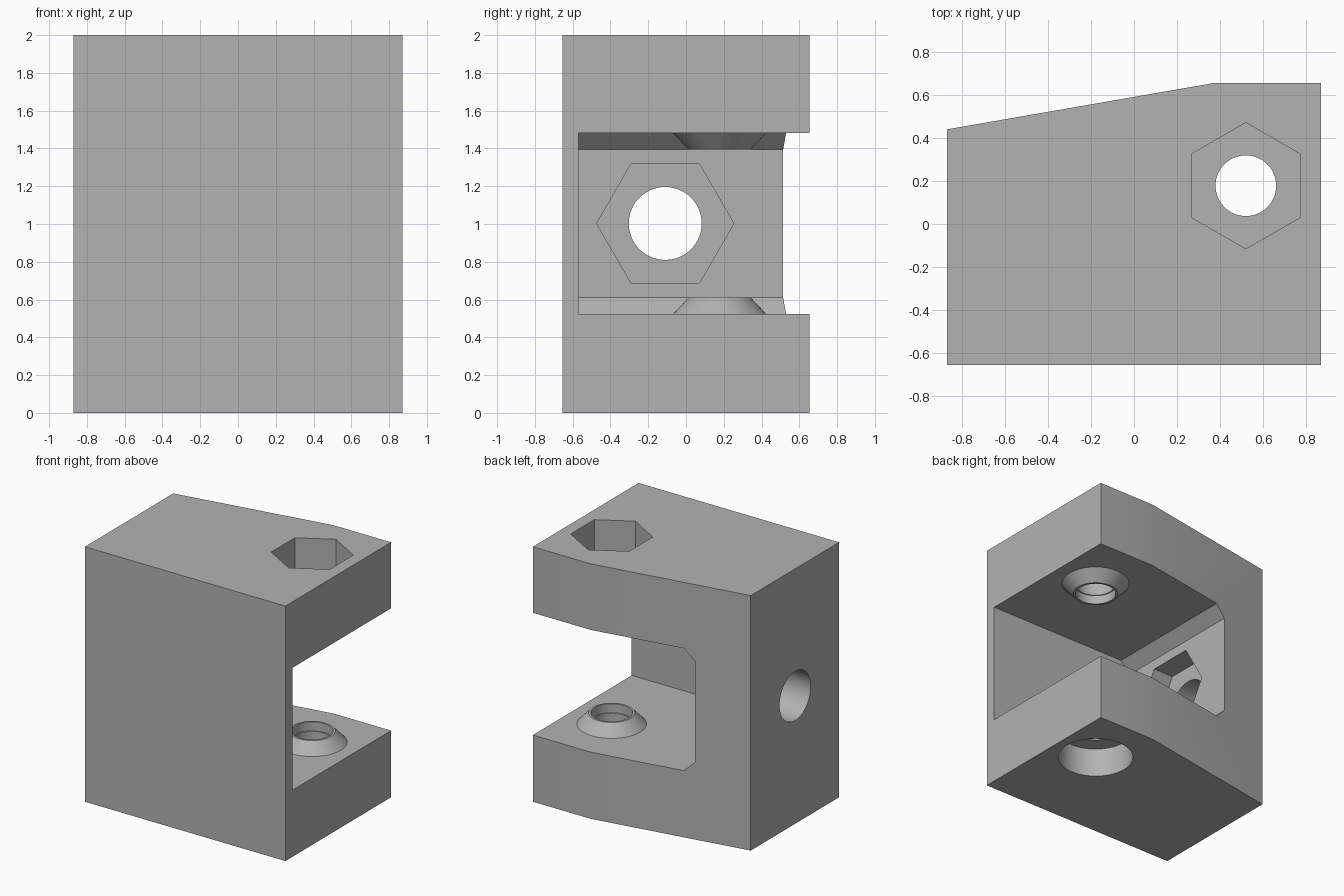
import bpy, bmesh, math
from mathutils import Matrix, Vector

if "Cube" in bpy.data.objects:
    bpy.data.objects.remove(bpy.data.objects["Cube"])

grey = bpy.data.materials.new("plain_grey")
grey.diffuse_color = (0.45, 0.45, 0.45, 1)
grey.use_nodes = True
grey.node_tree.nodes["Principled BSDF"].inputs["Base Color"].default_value = grey.diffuse_color


def finish(name, bm):
    bmesh.ops.recalc_face_normals(bm, faces=bm.faces[:])
    mesh = bpy.data.meshes.new(name)
    bm.to_mesh(mesh)
    bm.free()
    mesh.materials.append(grey)
    obj = bpy.data.objects.new(name, mesh)
    bpy.context.collection.objects.link(obj)
    return obj


def prism(name, points, direction):
    """Extrude a closed 3D outline along a direction."""
    bm = bmesh.new()
    face = bm.faces.new([bm.verts.new(p) for p in points])
    new = bmesh.ops.extrude_face_region(bm, geom=[face])["geom"]
    bmesh.ops.translate(bm, vec=Vector(direction),
                        verts=[v for v in new if isinstance(v, bmesh.types.BMVert)])
    return finish(name, bm)


def rod(name, start, end, r1, r2=None, sides=64, turn=0.0):
    """Cylinder, cone or hexagonal bar between two points."""
    start, end = Vector(start), Vector(end)
    axis = end - start
    rot = Vector((0, 0, 1)).rotation_difference(axis).to_matrix().to_4x4()
    bm = bmesh.new()
    bmesh.ops.create_cone(bm, cap_ends=True, segments=sides, radius1=r1,
                          radius2=r1 if r2 is None else r2, depth=axis.length,
                          matrix=Matrix.Translation((start + end) / 2) @ rot
                          @ Matrix.Rotation(turn, 4, 'Z'))
    return finish(name, bm)


def combine(target, tool, operation):
    mod = target.modifiers.new(tool.name, 'BOOLEAN')
    mod.operation, mod.object, mod.solver = operation, tool, 'EXACT'
    bpy.context.view_layer.objects.active = target
    bpy.ops.object.modifier_apply(modifier=mod.name)
    bpy.data.objects.remove(tool)


# Main block with one slanted back side
outline = [(-0.87, -0.655), (0.87, -0.655), (0.87, 0.655), (0.37, 0.655), (-0.87, 0.44)]
block = prism("hinge_block", [(x, y, 0) for x, y in outline], (0, 0, 2))

# Slot between the arms, chamfered along its inner wall
slot = [(1.0, 0.523), (-0.353, 0.523), (-0.44, 0.61),
        (-0.44, 1.395), (-0.353, 1.482), (1.0, 1.482)]
combine(block, prism("slot", [(x, -0.57, z) for x, z in slot], (0, 2, 0)), 'DIFFERENCE')

# Conical bosses facing each other across the slot
px, py = 0.52, 0.178
slope = (0.247 - 0.165) / 0.087
for root, tip, sign in ((0.523, 0.61, 1), (1.482, 1.395, -1)):
    buried = 0.03
    boss = rod("boss", (px, py, root - sign * buried), (px, py, tip),
               0.247 + slope * buried, 0.165)
    combine(block, boss, 'UNION')

# Pivot bore, slightly wider inside the bosses
cuts = [
    rod("pivot_bore", (px, py, -0.1), (px, py, 2.1), 0.141),
    rod("bearing_bore", (px, py, 0.54), (px, py, 1.465), 0.149),
    rod("bolt_head_recess", (px, py, -0.1), (px, py, 0.23), 0.276),
    rod("pivot_nut_recess", (px, py, 1.70), (px, py, 2.1), 0.293, sides=6),
    # Side bore with a nut recess in the slot wall
    rod("side_bore", (-1.0, -0.11, 1.003), (-0.3, -0.11, 1.003), 0.193),
]
nut = [(-0.615, -0.11 + 0.363 * math.cos(i * math.pi / 3),
        1.003 + 0.363 * math.sin(i * math.pi / 3)) for i in range(6)]
cuts.append(prism("side_nut_recess", nut, (0.4, 0, 0)))
# The vertical nut recess has corners pointing front and back
nut_cut = cuts[3]
corner = max(nut_cut.data.vertices, key=lambda v: v.co.y).co
if corner.y < py + 0.28:
    nut_cut.data.transform(Matrix.Translation((px, py, 0))
                           @ Matrix.Rotation(math.pi / 6, 4, 'Z')
                           @ Matrix.Translation((-px, -py, 0)))
for cut in cuts:
    combine(block, cut, 'DIFFERENCE')

# Smooth round bores, crisp edges elsewhere
bpy.ops.object.select_all(action='DESELECT')
block.select_set(True)
bpy.context.view_layer.objects.active = block
bpy.ops.object.shade_smooth_by_angle(angle=math.radians(20))
